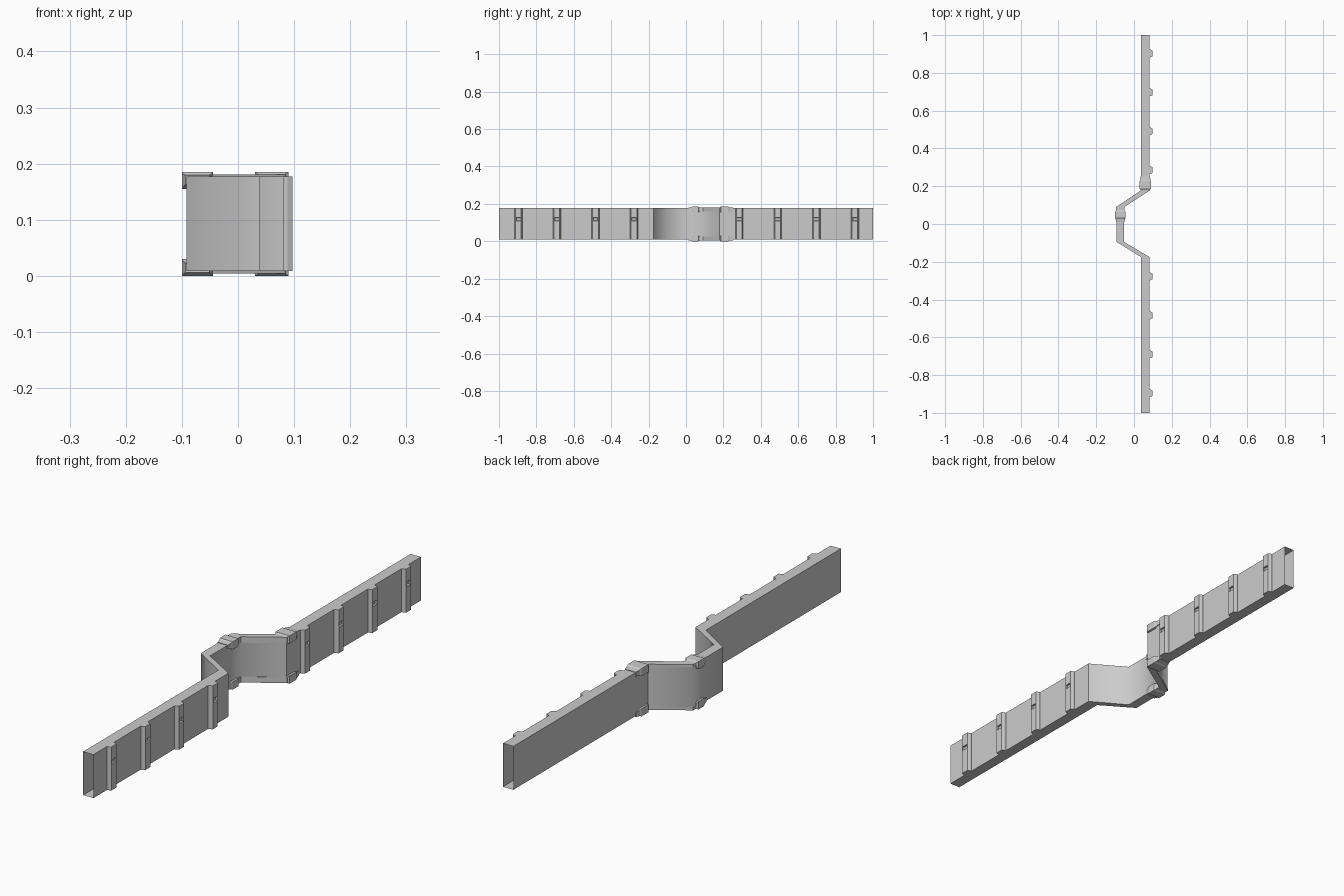
import bpy, bmesh

if "Cube" in bpy.data.objects:
    bpy.data.objects.remove(bpy.data.objects["Cube"])

ZB, ZT = 0.009, 0.177          # wall bottom and top
MID = 0.0925                   # mirror height for the rail trims
# Wall path: y, left face x, right face x
PATH = [(-1, .038, .082), (-.175, .038, .082), (-.095, -.092, -.053),
        (.09, -.092, -.053), (.178, .038, .082), (1, .038, .082)]


def wall_x(y):
    for (y0, l0, r0), (y1, l1, r1) in zip(PATH, PATH[1:]):
        if y0 <= y <= y1:
            t = (y - y0) / (y1 - y0)
            return l0 + t * (l1 - l0), r0 + t * (r1 - r0)


def finish(bm, name):
    mesh = bpy.data.meshes.new(name)
    bm.to_mesh(mesh)
    bm.free()
    ob = bpy.data.objects.new(name, mesh)
    bpy.context.collection.objects.link(ob)
    return ob


def loft(rings, caps):
    """Join equal rings of points; optionally close both ends."""
    bm = bmesh.new()
    vs = [[bm.verts.new(p) for p in ring] for ring in rings]
    n = len(rings[0])
    for a, b in zip(vs, vs[1:]):
        for i in range(n):
            j = (i + 1) % n
            bm.faces.new((a[i], b[i], b[j], a[j]))
    if caps:
        bm.faces.new(vs[0])
        bm.faces.new(vs[-1][::-1])
    return bm


# Hollow walls, open at the far ends; the offset section is shaded smooth
def wall(name, stations, smooth=False):
    bm = loft([[(l, y, ZB), (r, y, ZB), (r, y, ZT), (l, y, ZT)]
               for y, l, r in stations], False)
    if smooth:
        for f in bm.faces:
            f.normal_update()
            f.smooth = abs(f.normal.z) < .5
        for e in bm.edges:
            e.smooth = all(f.smooth for f in e.link_faces)
    finish(bm, name)


wall("front_wall", PATH[:2])
wall("offset_wall", PATH[1:5], True)
wall("back_wall", PATH[4:])


# Upright ribs with a small recessed slot
def rib(name, y):
    levels = [ZB, .107, .129, ZT]
    bm = loft([[(.081, y - .021, z), (.081, y + .021, z), (.088, y + .02, z),
                (.0975, y + .015, z), (.0975, y - .015, z), (.088, y - .02, z)]
               for z in levels], True)
    bmesh.ops.recalc_face_normals(bm, faces=bm.faces)
    slot = [f for f in bm.faces if f.normal.x > .99
            and .11 < f.calc_center_median().z < .125]
    bmesh.ops.inset_region(bm, faces=slot, thickness=.004)
    bmesh.ops.inset_region(bm, faces=slot, thickness=.001, depth=-.007)
    finish(bm, name)


for i in range(4):
    rib(f"front_rib_{i + 1}", -.278 - .206 * i)
    rib(f"back_rib_{i + 1}", .285 + .206 * i)

# Capping rail with a thick clamp at each end
# y, side overhang, top z, left skirt z, right skirt z
RAIL = [(.01, .002, .179, .163, .163), (.028, .006, .182, .158, .158),
        (.032, .008, .185, .155, .155), (.066, .008, .185, .155, .155),
        (.071, .003, .182, .16, .158), (.074, .002, .181, .171, .158),
        (.09, .002, .181, .171, .158), (.178, .002, .181, .171, .158),
        (.182, .003, .182, .16, .158), (.186, .008, .185, .155, .155),
        (.228, .008, .185, .155, .155), (.233, .005, .182, .158, .158),
        (.254, .002, .179, .163, .163)]


def rail(name, flip):
    rings = []
    for y, o, top, zl, zr in RAIL:
        l, r = wall_x(y)
        inner = ZT - .002
        prof = [(l - o, zl), (l - o, top), (r + o, top), (r + o, zr),
                (r - .001, zr), (r - .001, inner), (l + .001, inner), (l + .001, zl)]
        rings.append([(x, y, 2 * MID - z if flip else z) for x, z in prof])
    bm = loft(rings, True)
    bmesh.ops.recalc_face_normals(bm, faces=bm.faces)
    finish(bm, name)


rail("top_rail", False)
rail("bottom_rail", True)
